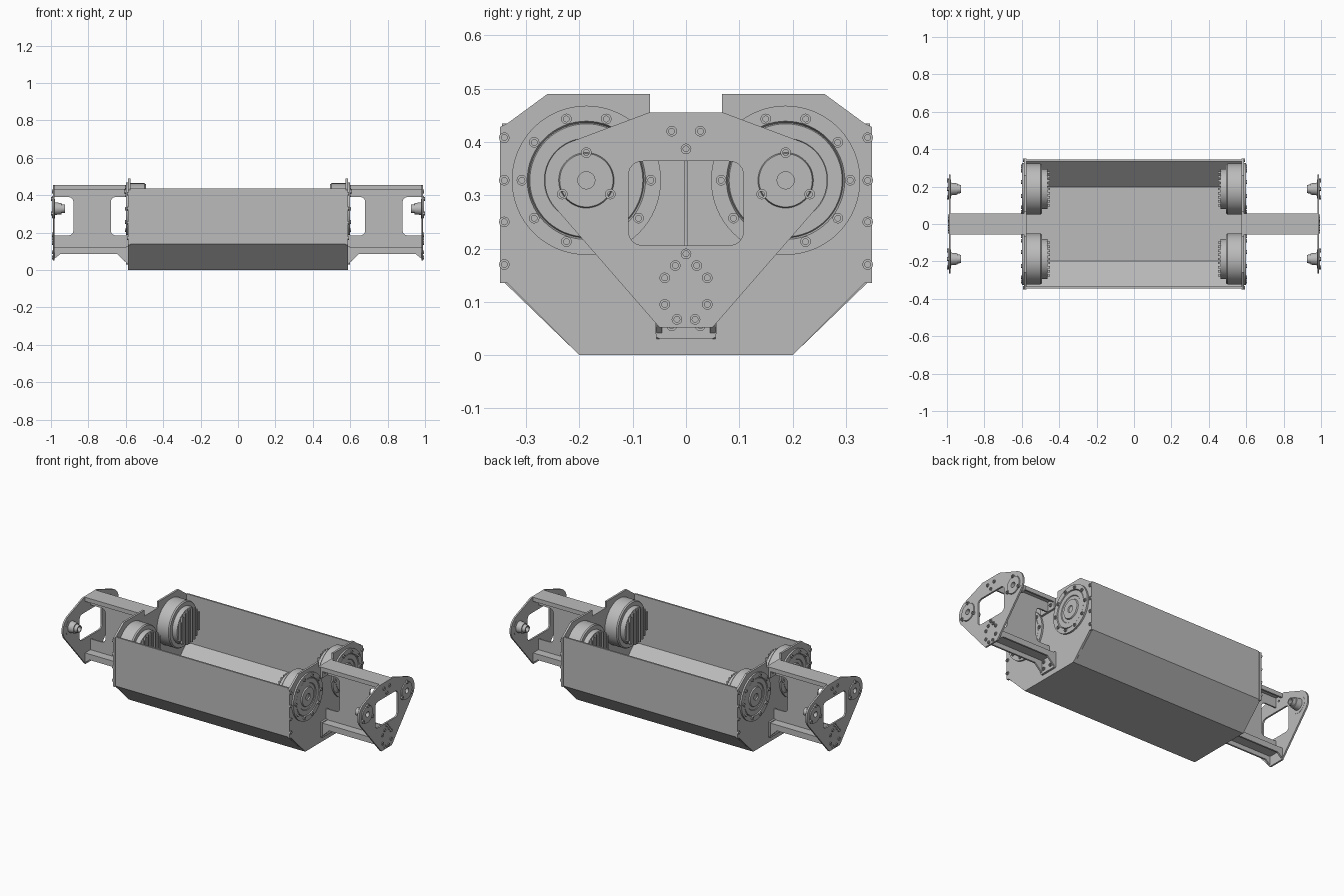
import bpy, bmesh, math
from mathutils import Vector

if "Cube" in bpy.data.objects:
    bpy.data.objects.remove(bpy.data.objects["Cube"])

metal = bpy.data.materials.new("light grey metal")
metal.use_nodes = True
metal.diffuse_color = (0.5, 0.5, 0.5, 1)
metal.node_tree.nodes["Principled BSDF"].inputs["Base Color"].default_value = (0.5, 0.5, 0.5, 1)

HUB_Y, HUB_Z = 0.187, 0.328


def rounded(points):
    """Outline from (a, b, radius) corners, each corner eased by a short curve."""
    out, n = [], len(points)
    for i, (a, b, r) in enumerate(points):
        p = Vector((a, b))
        if r == 0:
            out.append(p)
            continue
        before = (Vector(points[i - 1][:2]) - p).normalized() * r
        after = (Vector(points[(i + 1) % n][:2]) - p).normalized() * r
        for k in range(7):
            t = k / 6
            out.append(p + before * (1 - t) ** 2 + after * t ** 2)
    return out


def sharp(points):
    return rounded([(a, b, 0) for a, b in points])


def arc(cy, cz, r, start, end, steps=24):
    angles = [math.radians(start + (end - start) * k / steps) for k in range(steps + 1)]
    return [Vector((cy + r * math.cos(t), cz + r * math.sin(t))) for t in angles]


def circle(cy, cz, r):
    return arc(cy, cz, r, 0, 360, 32)[:-1]


def both_sides(half):
    """Complete a half outline by reflecting it in a = 0."""
    return half + [Vector((-p.x, p.y)) for p in reversed(half)]


def slab(bm, loops, d0, d1, axis="x"):
    """Fill outline plus holes and extrude along x or y."""
    place = (lambda p: (d0, p.x, p.y)) if axis == "x" else (lambda p: (p.x, d0, p.y))
    edges = []
    for loop in loops:
        verts = [bm.verts.new(place(p)) for p in loop]
        edges += [bm.edges.new((verts[i - 1], verts[i])) for i in range(len(verts))]
    fill = bmesh.ops.triangle_fill(bm, edges=edges, use_beauty=True, use_dissolve=False)
    faces = [g for g in fill["geom"] if isinstance(g, bmesh.types.BMFace)]
    ext = bmesh.ops.extrude_face_region(bm, geom=faces)
    moved = [g for g in ext["geom"] if isinstance(g, bmesh.types.BMVert)]
    shift = (d1 - d0, 0, 0) if axis == "x" else (0, d1 - d0, 0)
    bmesh.ops.translate(bm, verts=moved, vec=shift)


def box(bm, x, y, z):
    slab(bm, [sharp([(y[0], z[0]), (y[1], z[0]), (y[1], z[1]), (y[0], z[1])])], *x)


def lathe(bm, profile, cy, cz, sides=48):
    """Revolve (x, radius) points about an x-parallel axis."""
    verts = [bm.verts.new((x, cy + r, cz)) for x, r in profile]
    edges = [bm.edges.new(pair) for pair in zip(verts, verts[1:])]
    bmesh.ops.spin(bm, geom=verts + edges, cent=(0, cy, cz), axis=(1, 0, 0),
                   angle=math.tau, steps=sides, use_merge=True)


def bolt(bm, x, cy, cz, height=0.006):
    top = x + height
    lathe(bm, [(x - 0.002, 0.010), (top, 0.010), (top, 0.0055), (x, 0.0055), (x, 0)], cy, cz, 12)


def finish(name, bm, mirror=(True, False), smooth=True):
    bmesh.ops.remove_doubles(bm, verts=bm.verts, dist=0.00005)
    bmesh.ops.recalc_face_normals(bm, faces=bm.faces)
    mesh = bpy.data.meshes.new(name)
    bm.to_mesh(mesh)
    bm.free()
    mesh.materials.append(metal)
    ob = bpy.data.objects.new(name, mesh)
    bpy.context.collection.objects.link(ob)
    if any(mirror):
        mod = ob.modifiers.new("Mirror", "MIRROR")
        mod.use_axis = (mirror[0], mirror[1], False)
        mod.use_mirror_merge = False
    if smooth:
        bpy.ops.object.select_all(action="DESELECT")
        ob.select_set(True)
        bpy.context.view_layer.objects.active = ob
        bpy.ops.object.shade_smooth_by_angle(angle=math.radians(30))


# Open folded-sheet trough
bm = bmesh.new()
outer = both_sides(sharp([(0.2, 0), (0.345, 0.14), (0.345, 0.435)]))
inner = both_sides(sharp([(0.197, 0.009), (0.335, 0.144), (0.335, 0.435)]))
slab(bm, [outer[:3] + inner[:3][::-1] + inner[3:][::-1] + outer[3:]], -0.577, 0.577)
finish("trough", bm, (False, False), False)

# End plates of the trough
bm = bmesh.new()
plate = sharp([(0.2, 0), (0.335, 0.135), (0.349, 0.135), (0.349, 0.428), (0.335, 0.435),
               (0.26, 0.49), (0.068, 0.49), (0.068, 0.455)])
slab(bm, [both_sides(plate)], 0.576, 0.588)
finish("body_end_plate", bm, smooth=False)

# Drive motors, with flange outside and stepped housing inside
bm = bmesh.new()
lathe(bm, [(0.592, 0), (0.592, 0.017), (0.598, 0.02), (0.598, 0.055), (0.591, 0.058),
           (0.591, 0.076), (0.595, 0.079), (0.595, 0.106), (0.591, 0.108), (0.598, 0.111),
           (0.598, 0.14), (0.588, 0.14), (0.588, 0.136), (0.5, 0.136), (0.493, 0.131),
           (0.493, 0.108), (0.463, 0.106), (0.463, 0)], HUB_Y, HUB_Z, 64)
finish("motor", bm, (True, True))

# Cooling slats across the inner motor face
bm = bmesh.new()
for k in range(-4, 5):
    off = k * 0.022
    reach = math.sqrt(0.104 ** 2 - off ** 2)
    box(bm, (0.45, 0.466), (HUB_Y + off - 0.006, HUB_Y + off + 0.006), (HUB_Z - reach, HUB_Z + reach))
finish("motor_slats", bm, (True, True), False)

# Bolts around each motor flange and along the plate edges
bm = bmesh.new()
for k in range(10):
    t = math.tau * k / 10
    bolt(bm, 0.598, HUB_Y + 0.121 * math.cos(t), HUB_Z + 0.121 * math.sin(t))
for z in (0.17, 0.25, 0.328, 0.408):
    bolt(bm, 0.588, 0.341, z)
finish("body_bolts", bm, (True, True))

# Arm web with open bays at both ends
bm = bmesh.new()
web = rounded([(0.588, 0.45, 0), (0.982, 0.45, 0), (0.982, 0.39, 0), (0.88, 0.39, 0.03),
               (0.88, 0.185, 0.03), (0.982, 0.185, 0), (0.982, 0.115, 0), (0.588, 0.115, 0),
               (0.588, 0.185, 0), (0.68, 0.185, 0.03), (0.68, 0.39, 0.03), (0.588, 0.39, 0)])
slab(bm, [web], -0.004, 0.004, "y")
finish("arm_web", bm)

# Arm channels above and below the web
bm = bmesh.new()
box(bm, (0.588, 0.982), (-0.055, 0.055), (0.447, 0.455))
box(bm, (0.588, 0.982), (-0.045, 0.045), (0.112, 0.12))
lower_lip = sharp([(0.588, 0.12), (0.982, 0.12), (0.982, 0.06), (0.95, 0.085), (0.645, 0.085), (0.588, 0.03)])
for side in (-1, 1):
    slab(bm, [lower_lip], side * 0.045, side * 0.055, "y")
    box(bm, (0.588, 0.982), sorted((side * 0.045, side * 0.055)), (0.43, 0.448))
finish("arm_channels", bm, smooth=False)

# Mounting feet bolting the arm to the body
bm = bmesh.new()
foot = rounded([(-0.057, 0.03, 0.012), (0.057, 0.03, 0.012), (0.057, 0.125, 0), (-0.057, 0.125, 0)])
slab(bm, [foot], 0.588, 0.6)
box(bm, (0.588, 0.6), (-0.055, 0.055), (0.39, 0.45))
for side in (-1, 1):
    bolt(bm, 0.6, side * 0.028, 0.42)
    for z in (0.055, 0.095):
        bolt(bm, 0.6, side * 0.027, z)
finish("arm_feet", bm)

# Outer triangular bearing plate with a window
bm = bmesh.new()
lobe = arc(HUB_Y, HUB_Z, 0.078, -43, 70)
half = rounded([(0.05, 0.052, 0)]) + lobe + rounded([(0.07, 0.455, 0)])
window = rounded([(-0.108, 0.206, 0.03), (0.108, 0.206, 0.03), (0.108, 0.364, 0.03), (-0.108, 0.364, 0.03)])
top_holes = [circle(s * 0.027, 0.42, 0.006) for s in (-1, 1)]
bores = [circle(s * HUB_Y, HUB_Z, 0.017) for s in (-1, 1)]
slab(bm, [both_sides(half), window] + top_holes + bores, 0.98, 0.99)
finish("bearing_plate", bm)

# Bearing hubs: thin disc outside, tapered hollow stub inside
bm = bmesh.new()
lathe(bm, [(0.93, 0.016), (0.995, 0.016), (0.995, 0.05), (0.99, 0.052), (0.979, 0.052), (0.979, 0.034),
           (0.945, 0.03), (0.945, 0.024), (0.925, 0.022), (0.925, 0.016), (0.93, 0.016)], HUB_Y, HUB_Z)
finish("bearing_hub", bm, (True, True))

# Bolts on the bearing plate
bm = bmesh.new()
for angle in (90, 210, 330):
    t = math.radians(angle)
    bolt(bm, 0.99, HUB_Y + 0.052 * math.cos(t), HUB_Z + 0.052 * math.sin(t), 0.01)
for y, z in ((0.02, 0.168), (0.04, 0.145), (0.04, 0.095), (0.017, 0.067), (0.027, 0.42)):
    bolt(bm, 0.99, y, z, 0.005)
finish("bearing_bolts", bm, (True, True))
bm = bmesh.new()
for z in (0.19, 0.387):
    bolt(bm, 0.99, 0, z, 0.005)
finish("centre_bolts", bm)
